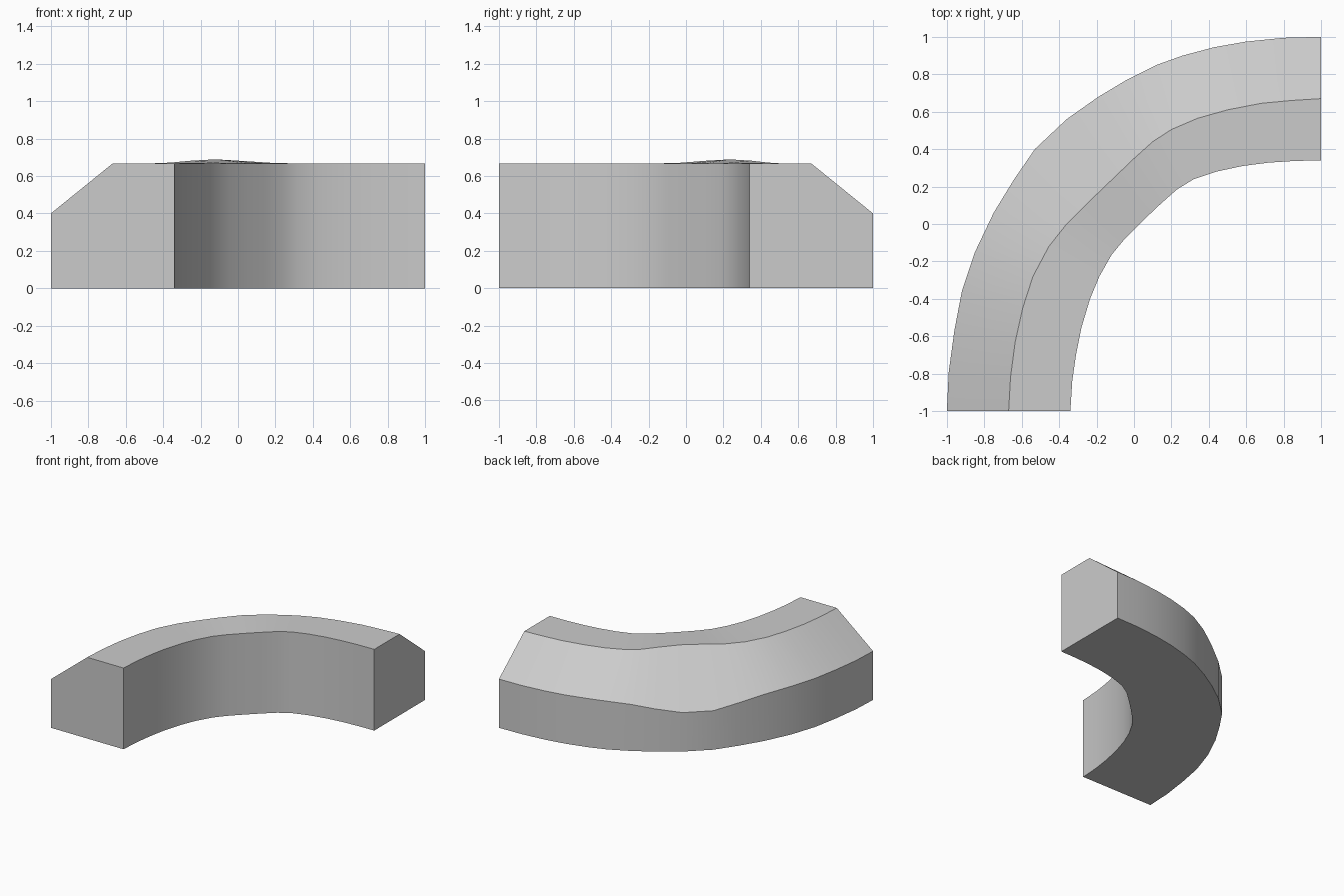
import bpy, bmesh
from math import exp, radians

if "Cube" in bpy.data.objects:
    bpy.data.objects.remove(bpy.data.objects["Cube"])

# Plan of the curved block: outer wall, top ridge and inner wall at each station
stations = [
    (-1, -1, -.67, -1, -.34, -1), (-.99, -.79, -.66, -.82, -.33, -.84),
    (-.96, -.57, -.635, -.63, -.31, -.7), (-.92, -.36, -.595, -.45, -.28, -.55),
    (-.85, -.15, -.54, -.28, -.235, -.4), (-.75, .06, -.455, -.12, -.185, -.28),
    (-.64, .24, -.36, 0, -.12, -.165), (-.53, .40, -.25, .11, -.05, -.08),
    (-.36, .56, -.12, .235, .05, .02), (-.19, .68, 0, .35, .14, .105),
    (-.04, .77, .10, .44, .23, .185), (.12, .85, .2, .505, .32, .24),
    (.26, .9, .34, .565, .44, .28), (.43, .945, .5, .61, .58, .31),
    (.6, .975, .68, .645, .72, .328), (.8, .995, .84, .66, .86, .337),
    (1, 1, 1, .67, 1, .34),
]


def bump(i, centre, width):
    return exp(-((i - centre) / width) ** 2)


# Five-sided cross-section at every station
bm = bmesh.new()
rings = []
for i, (ox, oy, rx, ry, ix, iy) in enumerate(stations):
    shoulder = .4 - .085 * bump(i, 7.5, 2)   # outer edge dips mid-bend
    ridge = .667 + .022 * bump(i, 8, 1.6)    # ridge rises slightly mid-bend
    section = [(ox, oy, 0), (ox, oy, shoulder), (rx, ry, ridge),
               (ix, iy, .667), (ix, iy, 0)]
    rings.append([bm.verts.new(p) for p in section])

# Skin between sections, then cap both ends
for a, b in zip(rings, rings[1:]):
    for k in range(5):
        n = (k + 1) % 5
        bm.faces.new((a[k], a[n], b[n], b[k]))
bm.faces.new(rings[0])
bm.faces.new(rings[-1])
bmesh.ops.recalc_face_normals(bm, faces=bm.faces)

mesh = bpy.data.meshes.new("curved_block")
bm.to_mesh(mesh)
bm.free()
block = bpy.data.objects.new("curved_block", mesh)
bpy.context.collection.objects.link(block)

# Smooth along the bend, crisp along the edges
bpy.context.view_layer.objects.active = block
block.select_set(True)
bpy.ops.object.shade_smooth_by_angle(angle=radians(25))
